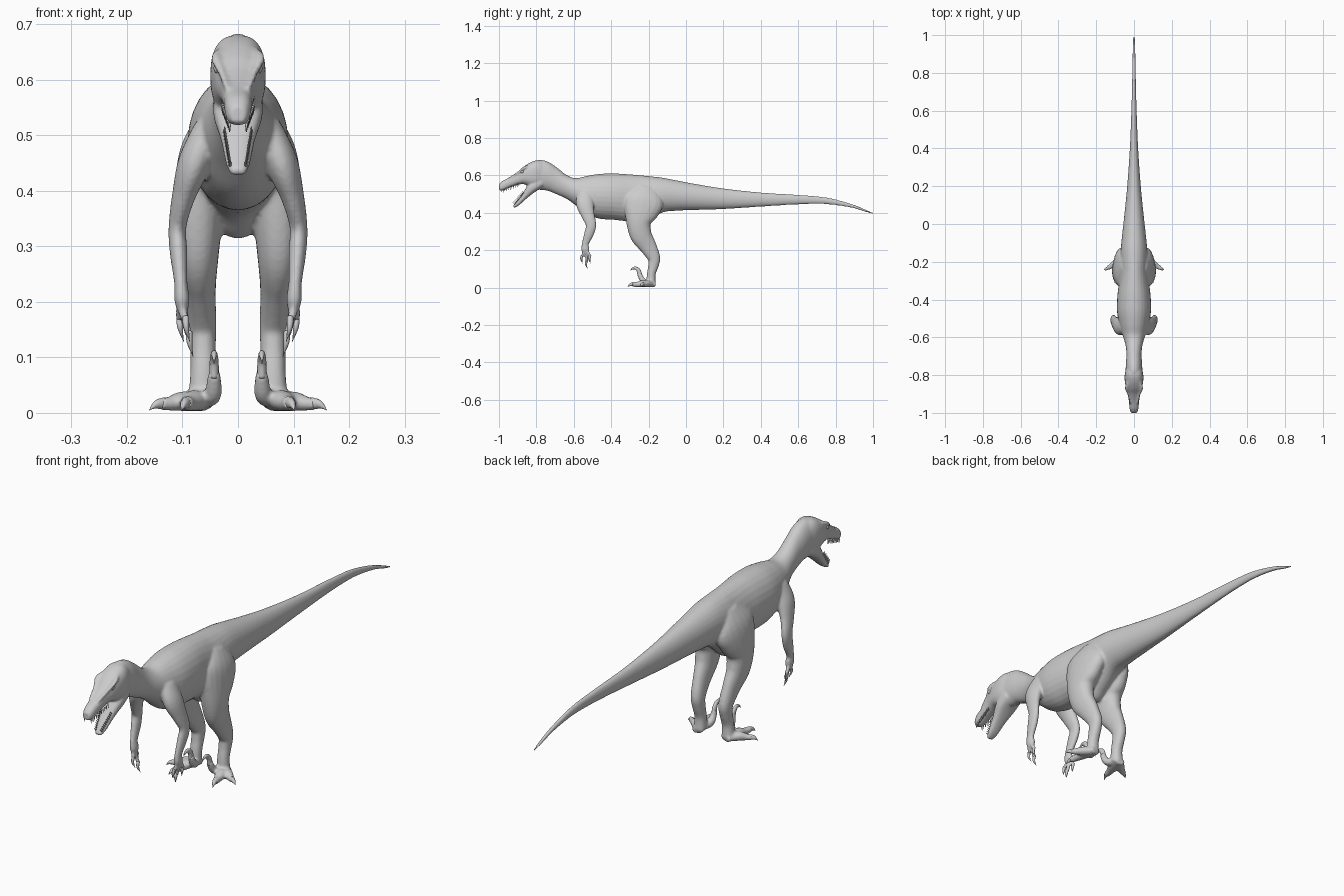
import bpy, bmesh, math
from mathutils import Vector


def spline(pts, sub):
    """Catmull-Rom interpolation of tuples of any length."""
    out = []
    n = len(pts)
    for i in range(n - 1):
        p0, p1, p2, p3 = (pts[max(0, min(n - 1, i + k))] for k in (-1, 0, 1, 2))
        for j in range(sub):
            t = j / sub
            out.append(tuple(0.5 * (2 * b + (c - a) * t + (2 * a - 5 * b + 4 * c - d) * t * t
                                    + (3 * b - a - 3 * c + d) * t ** 3)
                             for a, b, c, d in zip(p0, p1, p2, p3)))
    out.append(tuple(pts[-1]))
    return out


def loft(bm, stations, side=1, upright=False, e=1.0, seg=20, sub=5):
    """Stations are (x, y, z, half width, half depth); rings follow the path."""
    st = spline(stations, sub)
    ctr = [Vector((s[0] * side, s[1], s[2])) for s in st]
    rings = []
    for i, s in enumerate(st):
        if upright:
            u, v = Vector((1, 0, 0)), Vector((0, 0, 1))
        else:
            t = (ctr[min(i + 1, len(ctr) - 1)] - ctr[max(i - 1, 0)]).normalized()
            u = (Vector((1, 0, 0)) - t * t.x).normalized()
            v = t.cross(u)
        a, b = max(s[3], 0.0008), max(s[4], 0.0008)
        ring = []
        for k in range(seg):
            c, d = math.cos(2 * math.pi * k / seg), math.sin(2 * math.pi * k / seg)
            c = math.copysign(abs(c) ** e, c)
            d = math.copysign(abs(d) ** e, d)
            ring.append(bm.verts.new(ctr[i] + u * a * c + v * b * d))
        rings.append(ring)
    faces = []
    for r, q in zip(rings, rings[1:]):
        for k in range(seg):
            faces.append(bm.faces.new((r[k], r[(k + 1) % seg], q[(k + 1) % seg], q[k])))
    faces += [bm.faces.new(rings[0][::-1]), bm.faces.new(rings[-1])]
    bmesh.ops.recalc_face_normals(bm, faces=faces)


def finish(bm, name):
    me = bpy.data.meshes.new(name)
    bm.to_mesh(me)
    bm.free()
    me.polygons.foreach_set("use_smooth", [True] * len(me.polygons))
    ob = bpy.data.objects.new(name, me)
    bpy.context.collection.objects.link(ob)
    return ob


def profile(rows):
    """(y, top z, bottom z, half width) -> loft stations."""
    return [(0, y, (t + b) / 2, w, (t - b) / 2) for y, t, b, w in rows]


bm = bmesh.new()

# Neck, trunk and tail
loft(bm, profile([
    (-.83, .655, .555, .035), (-.79, .682, .525, .044), (-.74, .674, .518, .043),
    (-.69, .642, .498, .040), (-.64, .603, .475, .045), (-.59, .585, .440, .060),
    (-.53, .597, .392, .078), (-.46, .608, .368, .090), (-.38, .610, .362, .088),
    (-.31, .606, .350, .080), (-.25, .601, .313, .078), (-.20, .596, .350, .076),
    (-.13, .588, .400, .070), (-.05, .573, .411, .062), (.05, .554, .415, .051),
    (.2, .530, .420, .036), (.4, .508, .433, .022), (.6, .496, .445, .014),
    (.75, .482, .446, .010), (.88, .449, .428, .008), (.96, .418, .404, .006),
    (1.0, .400, .393, .004)]), upright=True, seg=28)

# Skull and upper jaw
loft(bm, profile([
    (-.74, .66, .56, .032), (-.79, .680, .535, .048), (-.83, .670, .540, .049),
    (-.87, .645, .553, .042), (-.90, .618, .549, .033), (-.94, .591, .536, .027),
    (-.98, .571, .518, .023), (-1.0, .552, .522, .015)]), upright=True, e=.78, seg=28)

# Lower jaw
loft(bm, [(0, -.775, .565, .044, .03), (0, -.82, .535, .044, .027), (0, -.86, .493, .031, .018),
          (0, -.90, .450, .022, .012), (0, -.922, .432, .014, .007)], e=.75)

for s in (1, -1):
    # Brow ridge
    loft(bm, [(.028, -.83, .655, .006, .006), (.040, -.868, .639, .009, .007),
              (.030, -.90, .613, .006, .006), (.018, -.95, .582, .005, .005)], s)
    # Leg down to the heel
    loft(bm, [(.035, -.215, .53, .035, .06), (.058, -.225, .47, .045, .105),
              (.068, -.24, .41, .046, .095), (.072, -.253, .345, .044, .066),
              (.072, -.240, .28, .037, .058), (.068, -.203, .22, .028, .046),
              (.064, -.172, .16, .025, .034), (.063, -.174, .12, .023, .028),
              (.063, -.186, .07, .023, .023), (.065, -.187, .018, .026, .026)], s, e=.92)
    # Toes: middle, outer and raised inner
    loft(bm, [(.065, -.165, .016, .022, .013), (.078, -.22, .022, .024, .019),
              (.088, -.26, .017, .015, .014), (.094, -.288, .018, .012, .013)], s)
    loft(bm, [(.065, -.18, .018, .022, .015), (.098, -.207, .021, .020, .018),
              (.122, -.223, .017, .014, .013), (.140, -.234, .016, .011, .011)], s)
    loft(bm, [(.060, -.195, .025, .018, .016), (.046, -.225, .032, .016, .016),
              (.043, -.243, .058, .013, .013), (.043, -.247, .075, .011, .013)], s)
    # Arm
    loft(bm, [(.050, -.535, .51, .030, .045), (.078, -.54, .45, .030, .048),
              (.098, -.525, .39, .021, .036), (.109, -.508, .335, .016, .028),
              (.107, -.518, .29, .016, .026), (.103, -.538, .235, .012, .019),
              (.101, -.538, .205, .014, .022), (.100, -.535, .185, .010, .016)], s)
    # Fingers
    for end in ((.088, -.530, .138), (.094, -.555, .165), (.105, -.512, .165)):
        mid = ((end[0] + .104) / 2, (end[1] * 1.3 - .538 * .7) / 2, (end[2] + .20) / 2)
        loft(bm, [(.101, -.536, .205, .009, .009), (*mid, .008, .008), (*end, .007, .007)], s)

# Blend everything into one continuous skin
skin = finish(bm, "body_skin")
rm = skin.modifiers.new("blend", 'REMESH')
rm.mode = 'VOXEL'
rm.voxel_size = .005
rm.use_smooth_shade = True
sm = skin.modifiers.new("relax", 'SMOOTH')
sm.factor = .5
sm.iterations = 4

# Claws
foot = bmesh.new()
hand = bmesh.new()
for s in (1, -1):
    loft(foot, [(.043, -.246, .065, .009, .013), (.043, -.254, .092, .008, .011),
                (.043, -.272, .105, .006, .008), (.043, -.290, .099, .003, .004),
                (.043, -.298, .088, 0, 0)], s, seg=12)
    loft(foot, [(.092, -.278, .018, .010, .012), (.097, -.297, .016, .007, .008),
                (.102, -.312, .004, 0, 0)], s, seg=12)
    loft(foot, [(.133, -.230, .017, .009, .011), (.147, -.238, .015, .007, .008),
                (.160, -.244, .005, 0, 0)], s, seg=12)
    for x, y, z in ((.088, -.530, .138), (.094, -.555, .165), (.105, -.512, .165)):
        loft(hand, [(x, y, z + .008, .006, .007), (x - .001, y - .005, z - .012, .005, .006),
                    (x - .007, y + .003, z - .036, 0, 0)], s, seg=10)
finish(foot, "foot_claws")
finish(hand, "hand_claws")

# Teeth
teeth = bmesh.new()
for s in (1, -1):
    for i in range(11):
        t = i / 10
        x, y, z = .028 - .013 * t, -.895 - .093 * t, .556 - .034 * t
        loft(teeth, [(x, y, z, .003, .003), (x, y + .002, z - .016, 0, 0)], s, seg=6, sub=1)
        x, y, z = .024 - .010 * t, -.865 - .05 * t, .503 - .058 * t
        loft(teeth, [(x, y, z, .003, .003), (x, y - .012, z + .012, 0, 0)], s, seg=6, sub=1)
finish(teeth, "teeth")

# Eyes
eyes = bmesh.new()
for s in (1, -1):
    ball = bmesh.ops.create_uvsphere(eyes, u_segments=16, v_segments=10, radius=.010)
    bmesh.ops.translate(eyes, verts=ball["verts"], vec=(s * .034, -.876, .620))
finish(eyes, "eyes")
